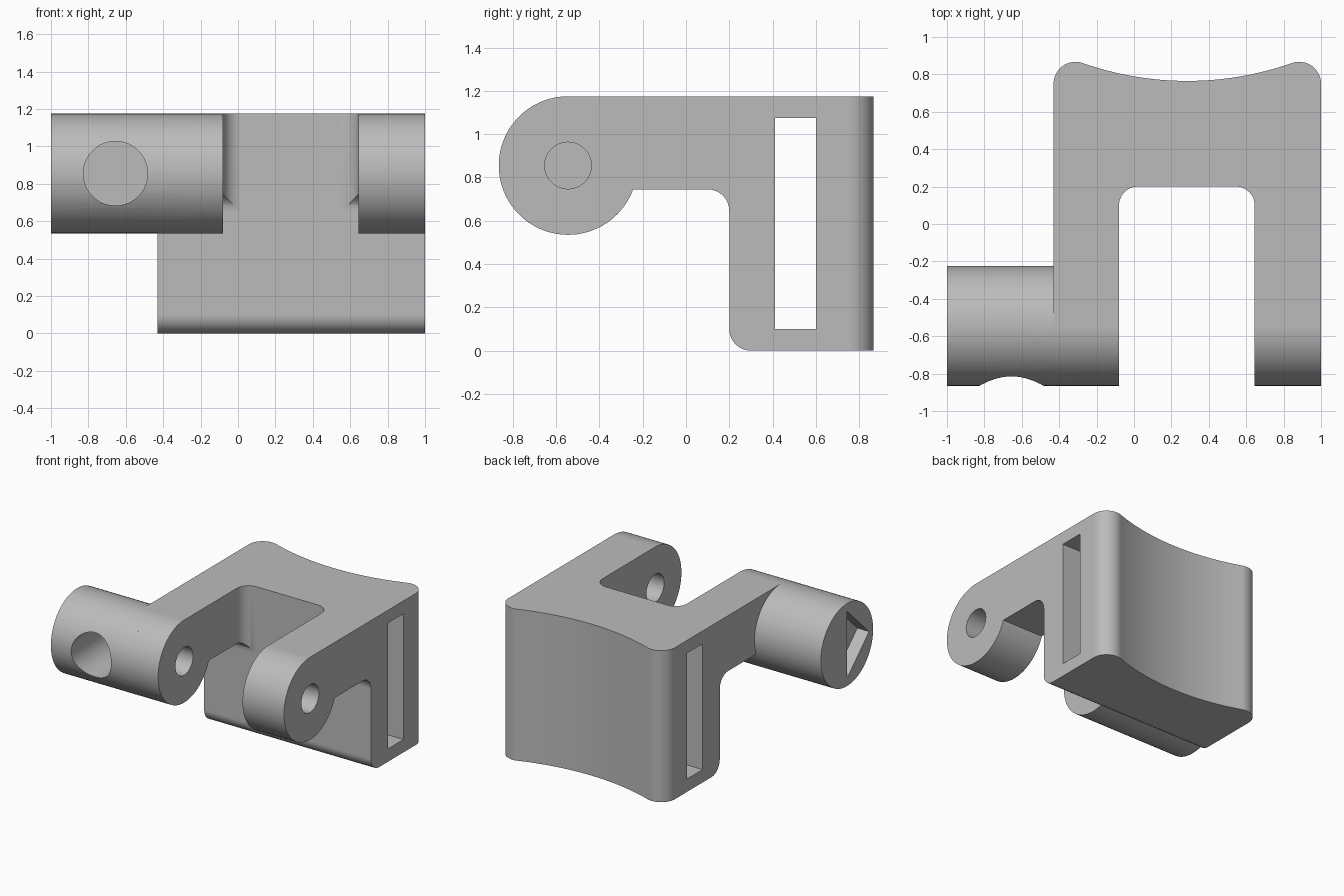
import bpy, bmesh
from math import cos, sin, radians, degrees, sqrt, asin
from mathutils import Vector

cube = bpy.data.objects.get("Cube")
if cube:
    bpy.data.objects.remove(cube, do_unlink=True)

# Material
grey = bpy.data.materials.new("plain_grey")
grey.use_nodes = True
colour = (0.5, 0.5, 0.5, 1)
grey.diffuse_color = colour
grey.node_tree.nodes["Principled BSDF"].inputs["Base Color"].default_value = colour


def arc(cx, cy, r, start, end, steps=12):
    """Points along an arc, angles in degrees."""
    angles = [radians(start + (end - start) * i / steps) for i in range(steps + 1)]
    return [(cx + r * cos(a), cy + r * sin(a)) for a in angles]


def prism(name, profile, axis, low, high):
    """Extrude a profile along x (y, z points), y (x, z points) or z (x, y points)."""
    place = {"x": lambda a, b: Vector((low, a, b)),
             "y": lambda a, b: Vector((a, low, b)),
             "z": lambda a, b: Vector((a, b, low))}[axis]
    shift = Vector([(high - low) * (axis == k) for k in "xyz"])
    bm = bmesh.new()
    face = bm.faces.new([bm.verts.new(place(a, b)) for a, b in profile])
    grown = bmesh.ops.extrude_face_region(bm, geom=[face])["geom"]
    bmesh.ops.translate(bm, vec=shift,
                        verts=[g for g in grown if isinstance(g, bmesh.types.BMVert)])
    bmesh.ops.recalc_face_normals(bm, faces=bm.faces)
    mesh = bpy.data.meshes.new(name)
    bm.to_mesh(mesh)
    bm.free()
    mesh.materials.append(grey)
    obj = bpy.data.objects.new(name, mesh)
    bpy.context.collection.objects.link(obj)
    return obj


def combine(obj, other, operation):
    """Apply a boolean and discard the helper."""
    other.hide_render = True
    mod = obj.modifiers.new(operation, "BOOLEAN")
    mod.operation, mod.object, mod.solver = operation, other, "EXACT"
    bpy.context.view_layer.objects.active = obj
    bpy.ops.object.modifier_apply(modifier=mod.name)
    bpy.data.objects.remove(other, do_unlink=True)


# Main dimensions
LEFT, RIGHT, TOP = -0.43, 1.0, 1.175
HUB_Y, HUB_Z, HUB_R = -0.545, 0.855, 0.32
ARM_Z, WALL_Y = 0.745, 0.2
GAP_LOW, GAP_HIGH, FILLET = -0.08, 0.645, 0.1

# Side outline: round hub, arm underside, upright wall
dip = degrees(asin((HUB_Z - ARM_Z) / HUB_R))
side = arc(HUB_Y, HUB_Z, HUB_R, 90, 360 - dip, 64)
side += arc(WALL_Y - FILLET, ARM_Z - FILLET, FILLET, 90, 0)
side += arc(WALL_Y + FILLET, FILLET, FILLET, 180, 270)
side += [(1.2, 0), (1.2, TOP)]
body = prism("clamp_body", side, "x", -1.5, 1.5)

# Plan outline: fork with filleted gap, rounded corners and hollow back
MID, CORNER = (LEFT + RIGHT) / 2, 0.117
back_y, hollow_y = 0.75, 0.765
reach = MID - LEFT - CORNER
drop = hollow_y - back_y
R = (reach**2 + drop**2 - CORNER**2) / (2 * (CORNER - drop))
tilt = degrees(asin(reach / (R + CORNER)))
plan = [(LEFT, -1.2), (GAP_LOW, -1.2)]
plan += arc(GAP_LOW + FILLET, WALL_Y - FILLET, FILLET, 180, 90)
plan += arc(GAP_HIGH - FILLET, WALL_Y - FILLET, FILLET, 90, 0)
plan += [(GAP_HIGH, -1.2), (RIGHT, -1.2)]
plan += arc(RIGHT - CORNER, back_y, CORNER, 0, 90 + tilt, 16)
plan += arc(MID, hollow_y + R, R, 270 + tilt, 270 - tilt, 32)[1:-1]
plan += arc(LEFT + CORNER, back_y, CORNER, 90 - tilt, 180, 16)
combine(body, prism("plan_cutter", plan, "z", -1, 2), "INTERSECT")

# Side barrel on the right arm
barrel = arc(HUB_Y, HUB_Z, HUB_R, 90, 450 - 5, 71)
combine(body, prism("barrel", barrel, "x", -1, LEFT + 0.1), "UNION")

# Strap slot through the wall
slot = [(0.41, 0.1), (0.6, 0.1), (0.6, 1.075), (0.41, 1.075)]
combine(body, prism("slot_cutter", slot, "x", -0.7, 1.2), "DIFFERENCE")

# Pin hole through the left arm and blind into the right one
pin = arc(HUB_Y, HUB_Z, 0.108, 0, 350, 35)
combine(body, prism("pin_cutter", pin, "x", -0.4, 1.2), "DIFFERENCE")

# Round blind hole in the barrel front
bore = arc(-0.655, HUB_Z, 0.172, 0, 352.5, 47)
combine(body, prism("bore_cutter", bore, "y", -1, -0.4), "DIFFERENCE")

# Triangular recess in the barrel end
notch = [(HUB_Y, HUB_Z + 0.26), (HUB_Y, HUB_Z - 0.26), (HUB_Y - 0.27, HUB_Z)]
combine(body, prism("notch_cutter", notch, "x", -1.2, -0.9), "DIFFERENCE")

# Smooth shading with sharp edges kept
bpy.ops.object.select_all(action="DESELECT")
body.select_set(True)
bpy.context.view_layer.objects.active = body
bpy.ops.object.shade_smooth_by_angle(angle=radians(30))
normals = body.modifiers.new("weighted_normals", "WEIGHTED_NORMAL")
normals.keep_sharp = True
